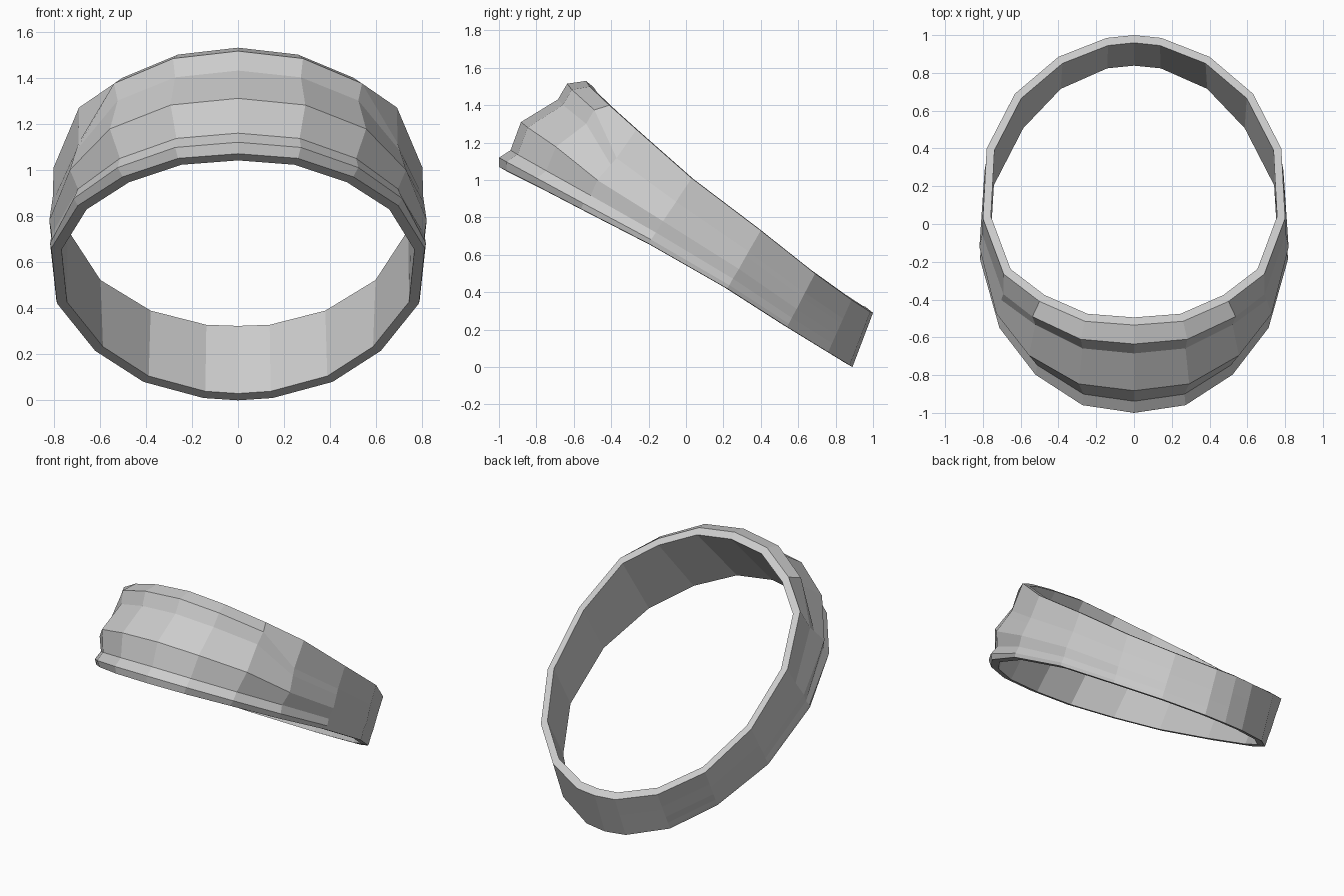
import bpy, bmesh
from mathutils import Vector

if "Cube" in bpy.data.objects:
    bpy.data.objects.remove(bpy.data.objects["Cube"])

# Edge loops of the right half, front to back (bottom outer edge, top outer edge)
bottom = [(0, -1, 1.07), (.26, -.96, 1.05), (.5, -.8, .97), (.695, -.56, .845), (.81, -.2, .66),
          (.785, .22, .42), (.62, .54, .215), (.41, .76, .08), (.15, .875, .01), (0, .89, 0)]
top = [(0, -.535, 1.53), (.26, -.515, 1.50), (.5, -.41, 1.40), (.69, -.265, 1.27), (.8, .03, 1.01),
       (.78, .4, .73), (.63, .69, .50), (.4, .885, .36), (.145, .985, .295), (0, 1, .29)]

# Cross-section ridges: (fraction from bottom to top, outward offset)
front_profile = [(.054, .035), (.163, .02), (.386, .088), (.73, .035), (.875, .06)]
side_profile = [(.06, .02), (.17, .0), (.34, .04), (.55, .012), (.64, .0)]
fade = [1, 1, .95, 1, .3, .2, .05, 0, 0, 0]


def mirrored(pts):
    """Complete a closed loop from the right half."""
    return [Vector(p) for p in pts] + [Vector((-x, y, z)) for x, y, z in pts[-2:0:-1]]


B, T = mirrored(bottom), mirrored(top)
n = len(B)
bottom_centre = Vector((0, -.05, .54))
top_centre = Vector((0, .23, .91))

# Band: one closed cross-section per column, bridged around the loop
bm = bmesh.new()
columns = []
for i in range(n):
    b, t = B[i], T[i]
    k = min(i, n - i)
    tangent = (B[(i + 1) % n] + T[(i + 1) % n]) - (B[i - 1] + T[i - 1])
    out = tangent.cross(t - b).normalized()
    if out.dot((b + t) / 2 - (bottom_centre + top_centre) / 2) < 0:
        out = -out
    profile = front_profile if k < 3 else side_profile
    section = [b] + [b.lerp(t, f) + out * d * fade[k] for f, d in profile]
    section += [t, top_centre.lerp(t, .947), bottom_centre.lerp(b, .945)]
    columns.append([bm.verts.new(p) for p in section])

for i in range(n):
    a, c = columns[i], columns[(i + 1) % n]
    m = len(a)
    for j in range(m):
        bm.faces.new((a[j], c[j], c[(j + 1) % m], a[(j + 1) % m]))
bmesh.ops.recalc_face_normals(bm, faces=bm.faces[:])

mesh = bpy.data.meshes.new("ridged_band")
bm.to_mesh(mesh)
bm.free()
band = bpy.data.objects.new("ridged_band", mesh)
bpy.context.collection.objects.link(band)
